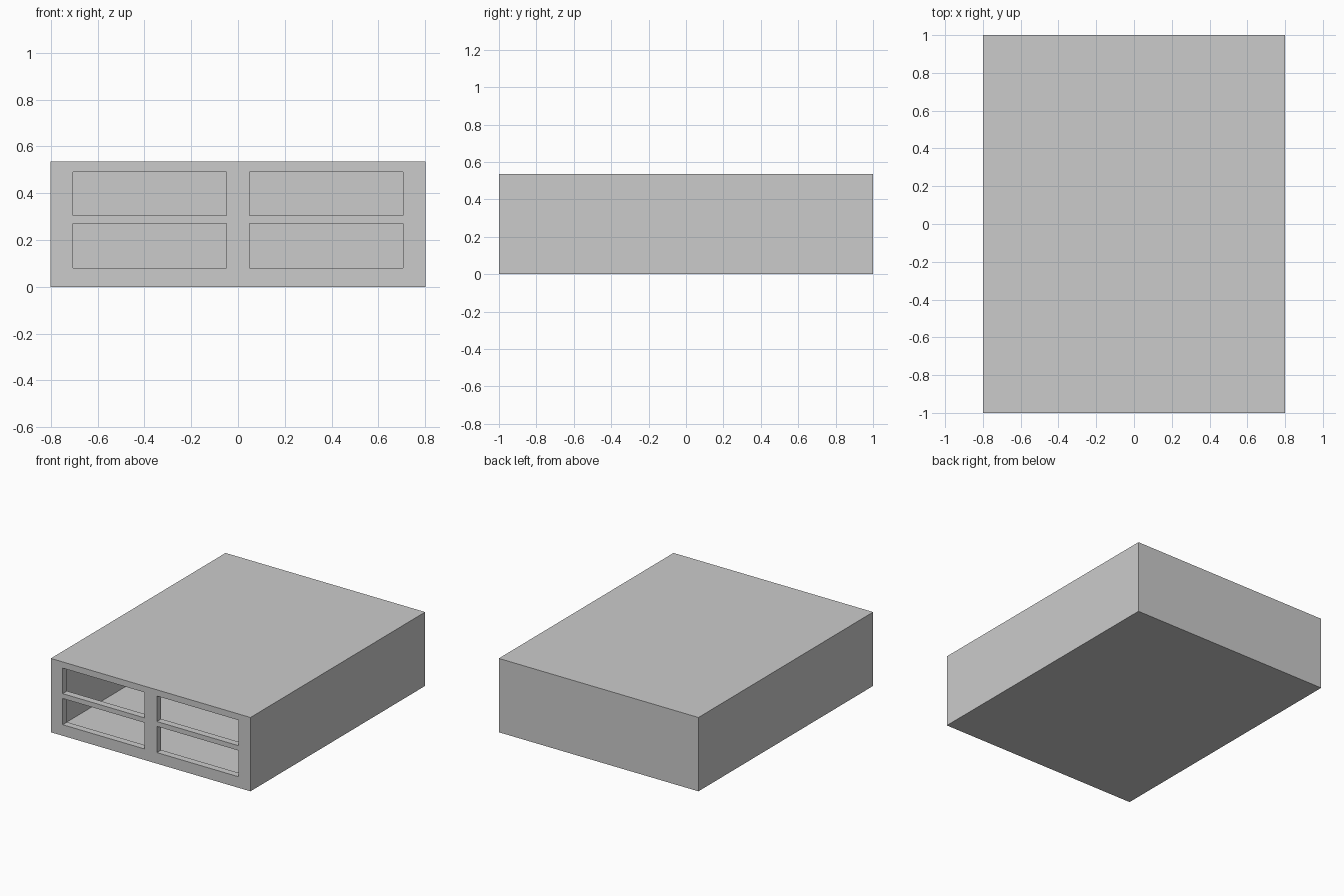
import bpy

if "Cube" in bpy.data.objects:
    bpy.data.objects.remove(bpy.data.objects["Cube"])

W, D, H = 1.6, 2.0, 0.535      # overall case size
WALL, FRONT = 0.02, 0.05       # sheet and front panel thickness


def box(name, x0, x1, y0, y1, z0, z1):
    bpy.ops.mesh.primitive_cube_add(
        size=1, location=((x0 + x1) / 2, (y0 + y1) / 2, (z0 + z1) / 2))
    ob = bpy.context.object
    ob.name = name
    ob.scale = (x1 - x0, y1 - y0, z1 - z0)
    bpy.ops.object.transform_apply(location=True, rotation=False, scale=True)
    return ob


def cut(target, cutter):
    mod = target.modifiers.new(cutter.name, 'BOOLEAN')
    mod.operation = 'DIFFERENCE'
    mod.solver = 'EXACT'
    mod.object = cutter
    bpy.context.view_layer.objects.active = target
    bpy.ops.object.modifier_apply(modifier=mod.name)
    bpy.data.objects.remove(cutter, do_unlink=True)


# Closed case
case = box("case", -W / 2, W / 2, -D / 2, D / 2, 0, H)

# Single hollow interior behind the front panel
cut(case, box("cavity", -W / 2 + WALL, W / 2 - WALL,
              -D / 2 + FRONT, D / 2 - WALL, WALL, H - WALL))

# Four openings through the front panel, two rows by two columns
for z0, z1 in ((0.08, 0.27), (0.305, 0.49)):
    for x0, x1 in ((-0.705, -0.05), (0.05, 0.705)):
        cut(case, box("opening", x0, x1, -D / 2 - 0.1, -D / 2 + FRONT + 0.1, z0, z1))
